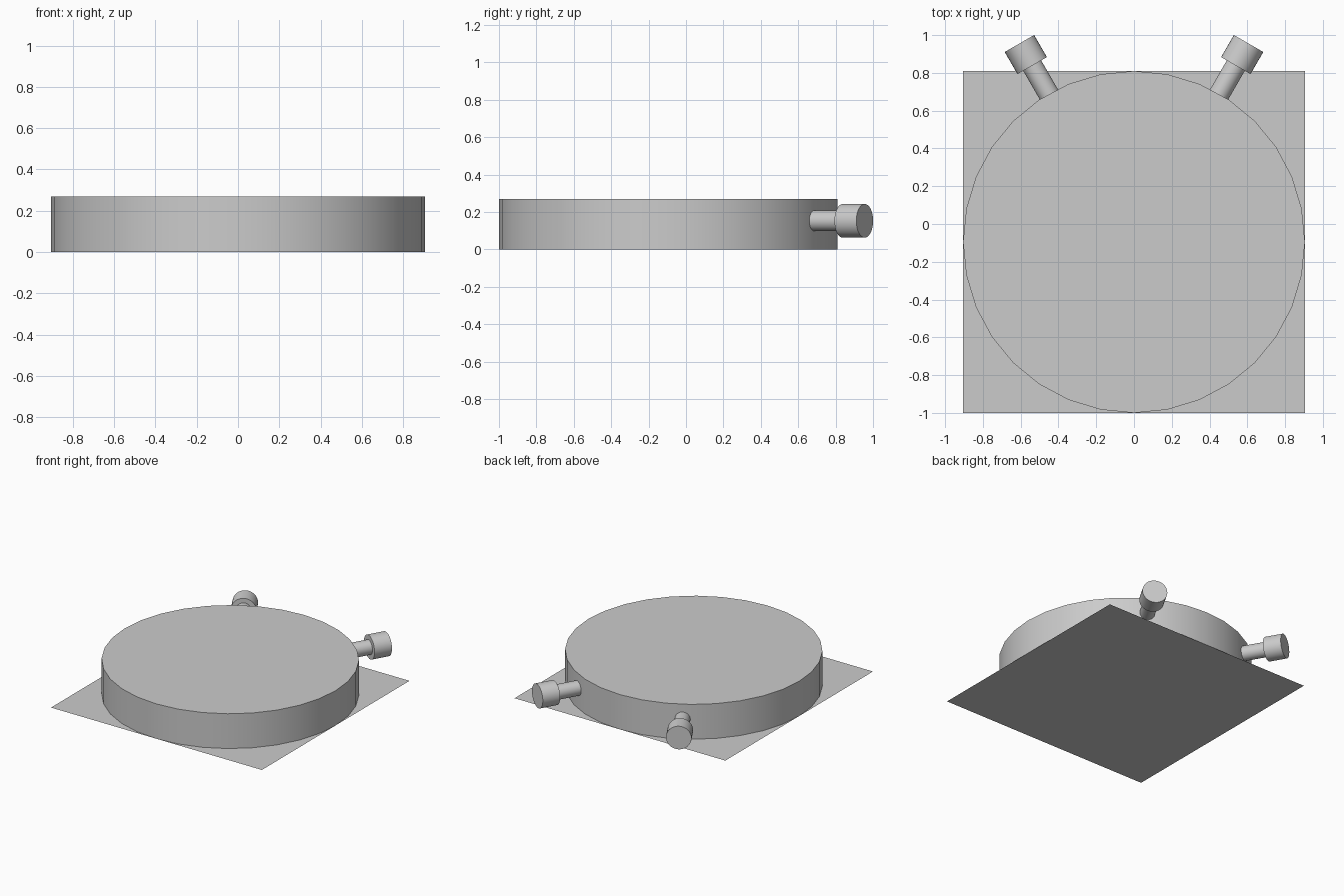
import bpy
import math
from mathutils import Vector

cube = bpy.data.objects.get("Cube")
if cube:
    bpy.data.objects.remove(cube, do_unlink=True)

grey = bpy.data.materials.new("light_grey")
grey.use_nodes = True
colour = (0.6, 0.6, 0.6, 1.0)
grey.diffuse_color = colour
grey.node_tree.nodes["Principled BSDF"].inputs["Base Color"].default_value = colour

CENTRE = Vector((0, -0.095, 0))
RADIUS = 0.905
HEIGHT = 0.27
KNOB_Z = 0.153


def finish(name):
    obj = bpy.context.object
    obj.name = name
    obj.data.materials.append(grey)
    return obj


def cylinder(name, start, end, radius):
    """Smooth-sided cylinder running between two points."""
    axis = end - start
    bpy.ops.mesh.primitive_cylinder_add(
        vertices=32, radius=radius, depth=axis.length,
        location=(start + end) / 2,
        rotation=axis.to_track_quat("Z", "Y").to_euler())
    bpy.ops.object.shade_smooth_by_angle(angle=math.radians(30))
    return finish(name)


# Flat square sheet under the disc
bpy.ops.mesh.primitive_plane_add(size=2 * RADIUS, location=CENTRE)
finish("base_sheet")

# Main disc
cylinder("disc_body", CENTRE, CENTRE + Vector((0, 0, HEIGHT)), RADIUS)

# Two push buttons pointing out of the back of the disc
for side, sign in (("left", 1), ("right", -1)):
    angle = math.radians(30)
    out = Vector((sign * math.sin(angle), math.cos(angle), 0))
    hub = CENTRE + Vector((0, 0, KNOB_Z))
    cylinder(side + "_button_stem", hub + out * 0.89, hub + out * 1.09, 0.055)
    cylinder(side + "_button_cap", hub + out * 1.078, hub + out * 1.213, 0.09)
